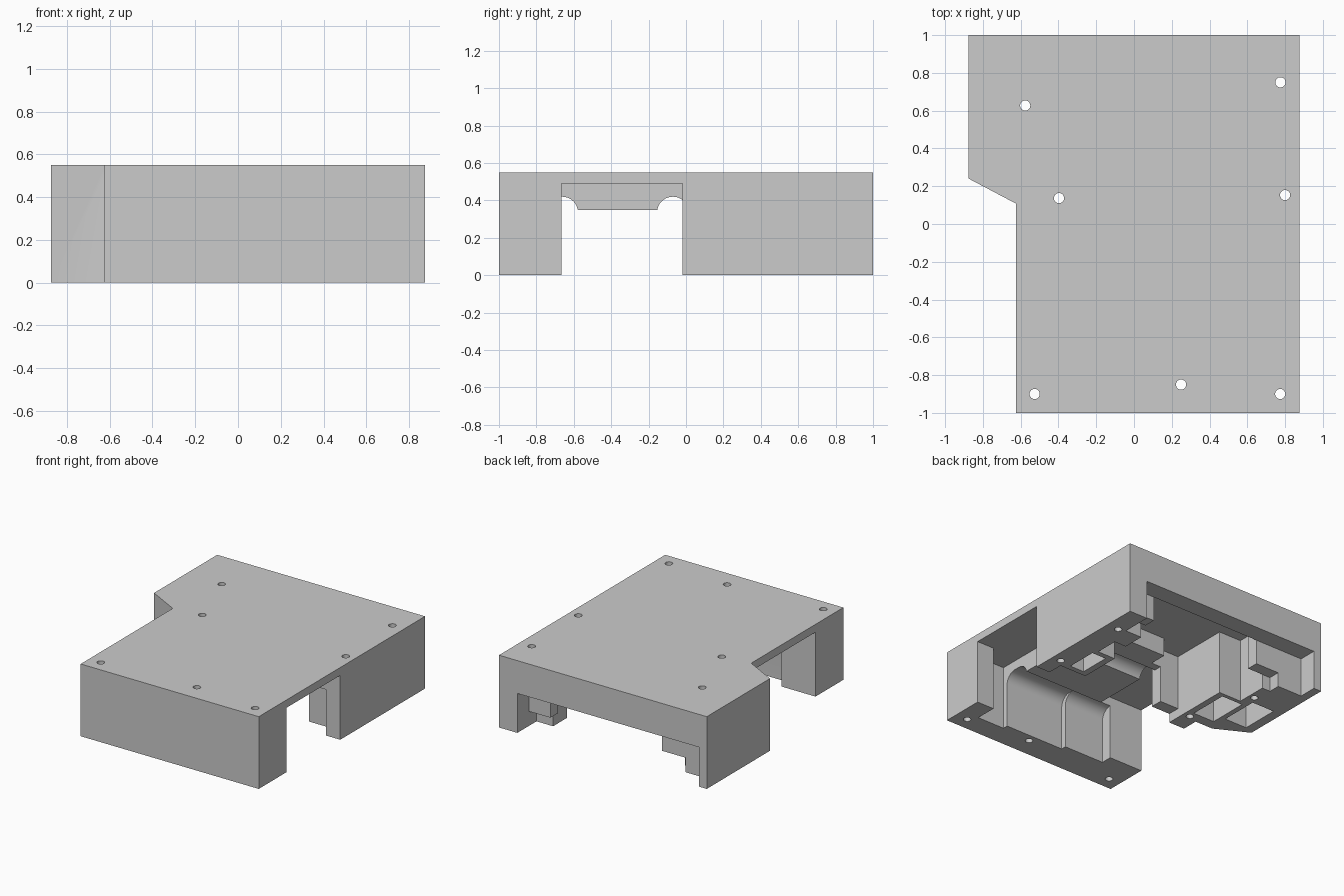
import bpy, bmesh, math

old = bpy.data.objects.get("Cube")
if old:
    bpy.data.objects.remove(old, do_unlink=True)

grey = bpy.data.materials.new("plain grey")
grey.use_nodes = True
grey.diffuse_color = (0.6, 0.6, 0.6, 1)
grey.node_tree.nodes["Principled BSDF"].inputs["Base Color"].default_value = grey.diffuse_color


def prism(name, points, low, high, along_x=False):
    """Extrude an outline along z, or a (y, z) profile along x."""
    bm = bmesh.new()
    place = (lambda p: (low, p[0], p[1])) if along_x else (lambda p: (p[0], p[1], low))
    face = bm.faces.new([bm.verts.new(place(p)) for p in points])
    moved = bmesh.ops.extrude_face_region(bm, geom=[face])["geom"]
    step = (high - low, 0, 0) if along_x else (0, 0, high - low)
    bmesh.ops.translate(bm, vec=step, verts=[v for v in moved if isinstance(v, bmesh.types.BMVert)])
    bmesh.ops.recalc_face_normals(bm, faces=bm.faces)
    mesh = bpy.data.meshes.new(name)
    bm.to_mesh(mesh)
    bm.free()
    mesh.materials.append(grey)
    obj = bpy.data.objects.new(name, mesh)
    bpy.context.collection.objects.link(obj)
    return obj


def rect(x0, x1, y0, y1):
    return [(x0, y0), (x1, y0), (x1, y1), (x0, y1)]


def circle(x, y, r, n=24):
    return [(x + r * math.cos(i * math.tau / n), y + r * math.sin(i * math.tau / n)) for i in range(n)]


def arch(y0, y1, z, r, n=8):
    """Slot profile from y0 to y1 with rounded top corners, open below."""
    points = [(y1, BELOW)]
    for centre, start in ((y1 - r, 0), (y0 + r, math.pi / 2)):
        for i in range(n + 1):
            a = start + i * math.pi / 2 / n
            points.append((centre + r * math.cos(a), z + r * math.sin(a)))
    return points + [(y0, BELOW)]


BELOW, HEIGHT, CEILING, RIB = -0.1, 0.55, 0.49, 0.35

# Solid outer block with the stepped side
body = prism("housing", [(-0.625, -1), (0.875, -1), (0.875, 1), (-0.875, 1),
                         (-0.875, 0.24), (-0.625, 0.108)], 0, HEIGHT)


def cut(cutter):
    mod = body.modifiers.new(cutter.name, "BOOLEAN")
    mod.operation, mod.solver, mod.object = "DIFFERENCE", "EXACT", cutter
    bpy.context.view_layer.objects.active = body
    bpy.ops.object.modifier_apply(modifier=mod.name)
    bpy.data.objects.remove(cutter, do_unlink=True)


# Cross channel and its taller ends
cut(prism("channel", rect(-2, 2, -0.665, -0.02), BELOW, RIB))
cut(prism("left_end", rect(0.5, 2, -0.665, -0.02), BELOW, CEILING))
cut(prism("right_end", [(-2, -0.665), (-0.18, -0.665), (-0.18, -0.02),
                        (-0.475, -0.02), (-0.475, 0.108), (-0.625, 0.108),
                        (-2, 0.108)], BELOW, CEILING))
cut(prism("front_recess", rect(0.5, 0.73, -0.83, -0.6), BELOW, CEILING))

# Round-topped slots along the channel
for y0, y1, x0, x1 in [(-0.75, -0.577, -0.34, 0.02), (-0.79, -0.577, 0, 0.51),
                       (-0.155, 0.015, -0.18, 0.51)]:
    cut(prism("slot", arch(y0, y1, 0.335, 0.085), x0, x1, True))

# Rear cavity, its link to the channel, and the opening in the back wall
cut(prism("link", [(-0.18, -0.05), (0.757, -0.05), (0.757, 0.1), (0.53, 0.1),
                   (0.53, 0.3), (-0.18, 0.3)], BELOW, RIB))
cut(prism("rear_cavity", [(-0.34, 0.075), (-0.1, 0.075), (-0.1, 0.21), (0.53, 0.21),
                          (0.53, 0.42), (0.68, 0.42), (0.68, 0.6), (0.58, 0.6),
                          (0.58, 0.77), (0.54, 0.77), (0.54, 0.86), (-0.4, 0.86),
                          (-0.4, 0.77), (-0.53, 0.77), (-0.53, 0.53), (-0.34, 0.53)],
          BELOW, CEILING))
cut(prism("back_opening", rect(-0.81, 0.72, 0.86, 2), BELOW, 0.3))

# Raised undersides of the inner post and the two rear tabs
cut(prism("post_step", rect(-0.34, -0.1, -0.1, 0.1), BELOW, 0.07))
for x0, x1 in [(-0.6, -0.35), (0.5, 0.72)]:
    cut(prism("tab_step", rect(x0, x1, 0.77, 0.9), BELOW, 0.11))

# Pockets in the base
for x0, x1, y0, y1 in [(-0.57, -0.39, 0.19, 0.5), (-0.8, -0.61, 0.27, 0.57),
                       (0.58, 0.7, 0.14, 0.38)]:
    cut(prism("pocket", rect(x0, x1, y0, y1), BELOW, 0.3))

# Screw holes
for x, y in [(0.775, 0.75), (-0.576, 0.627), (0.8, 0.153), (-0.397, 0.137),
             (-0.526, -0.9), (0.249, -0.85), (0.774, -0.9)]:
    cut(prism("hole", circle(x, y, 0.027), BELOW, 1))

# Smooth rounds with crisp edges
bpy.ops.object.select_all(action="DESELECT")
body.select_set(True)
bpy.context.view_layer.objects.active = body
bpy.ops.object.shade_smooth_by_angle(angle=math.radians(30))
